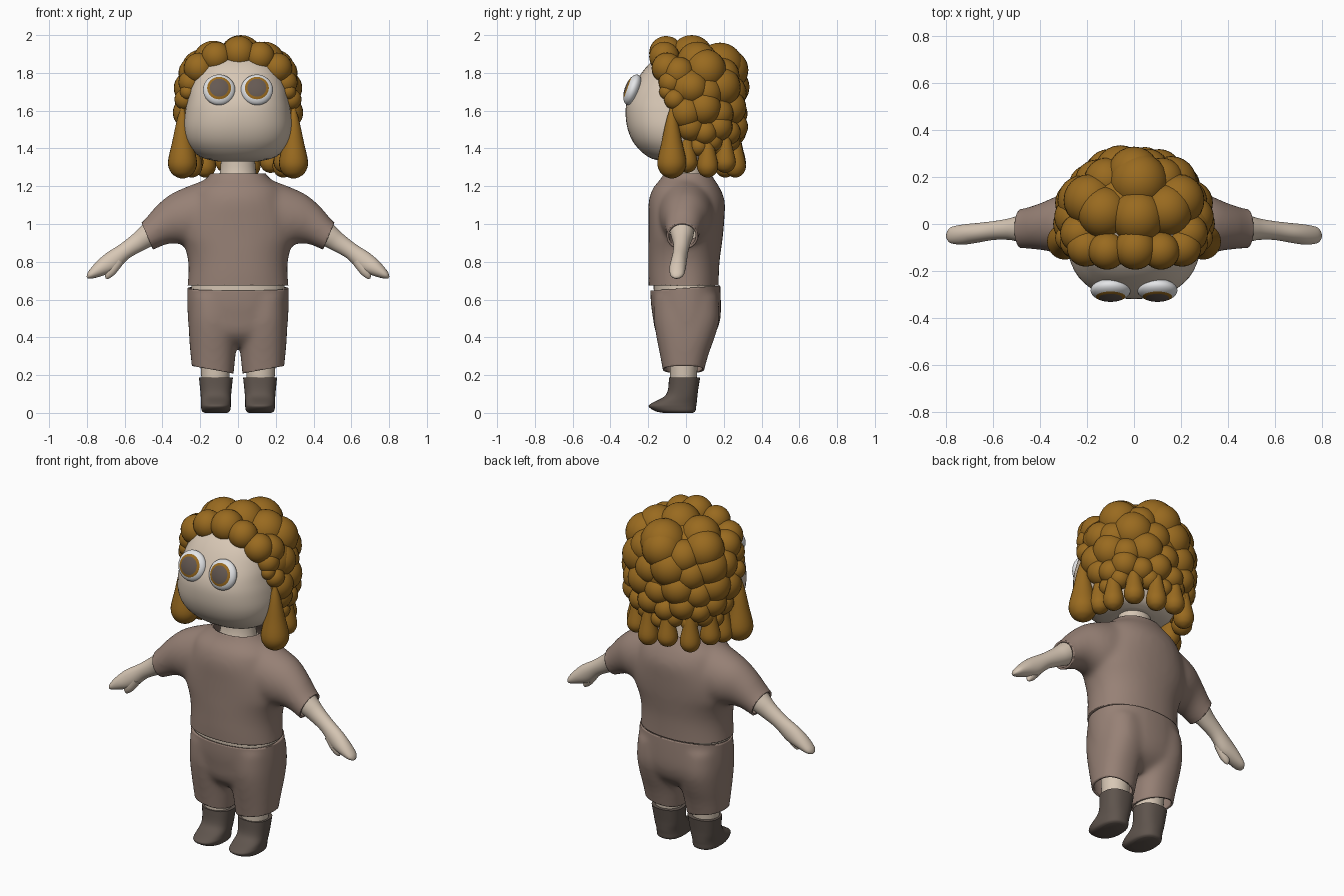
import bpy, bmesh, math
from mathutils import Matrix, Vector

if "Cube" in bpy.data.objects:
    bpy.data.objects.remove(bpy.data.objects["Cube"], do_unlink=True)


def material(name, colour):
    mat = bpy.data.materials.new(name)
    mat.use_nodes = True
    mat.diffuse_color = (*colour, 1)
    mat.node_tree.nodes["Principled BSDF"].inputs["Base Color"].default_value = (*colour, 1)
    return mat


skin = material("skin", (0.68, 0.57, 0.46))
cloth = material("dusty brown cloth", (0.31, 0.22, 0.18))
hair = material("ginger hair", (0.32, 0.145, 0.014))
leather = material("dark boots", (0.115, 0.09, 0.075))
white = material("eye white", (0.85, 0.86, 0.88))
iris = material("iris amber", (0.32, 0.145, 0.014))
pupil = material("pupil grey brown", (0.13, 0.1, 0.085))


def levels(rows, x=0):
    """Horizontal rings from (z, half width, front y, back y)."""
    return [(x, (f + b) / 2, z, w, (b - f) / 2) for z, w, f, b in rows]


def mirrored(rings, side):
    return [(side * r[0], *r[1:]) for r in rings]


def spline(p, i, t):
    """Smooth interpolation between rings i and i + 1."""
    a, b, c, d = (Vector(p[min(max(k, 0), len(p) - 1)]) for k in range(i - 1, i + 3))
    m, n = (c - a) / 2, (d - b) / 2
    return (b * (2 * t**3 - 3 * t**2 + 1) + m * (t**3 - 2 * t**2 + t)
            + c * (3 * t**2 - 2 * t**3) + n * (t**3 - t**2))


def loft(bm, rings, tilt=0, power=2, n=32, steps=4):
    """Skin superellipse rings (x, y, z, half size a, half size b), capped at both ends."""
    u, v = Vector((math.cos(tilt), 0, math.sin(tilt))), Vector((0, 1, 0))
    path = [spline(rings, i, s / steps) for i in range(len(rings) - 1) for s in range(steps)]
    path.append(Vector(rings[-1]))
    loops = []
    for r in path:
        loop = []
        for k in range(n):
            c, s = math.cos(math.tau * k / n), math.sin(math.tau * k / n)
            a = math.copysign(abs(c) ** (2 / power), c) * r[3]
            b = math.copysign(abs(s) ** (2 / power), s) * r[4]
            loop.append(bm.verts.new(Vector(r[:3]) + u * a + v * b))
        loops.append(loop)
    faces = [bm.faces.new((p[k], p[(k + 1) % n], q[(k + 1) % n], q[k]))
             for p, q in zip(loops, loops[1:]) for k in range(n)]
    faces += [bm.faces.new(loops[0]), bm.faces.new(loops[-1])]
    bmesh.ops.recalc_face_normals(bm, faces=faces)


def finish(name, bm, *mats, angle=50):
    mesh = bpy.data.meshes.new(name)
    bm.to_mesh(mesh)
    bm.free()
    obj = bpy.data.objects.new(name, mesh)
    bpy.context.collection.objects.link(obj)
    for mat in mats:
        mesh.materials.append(mat)
    bpy.ops.object.select_all(action="DESELECT")
    obj.select_set(True)
    bpy.context.view_layer.objects.active = obj
    bpy.ops.object.shade_smooth_by_angle(angle=math.radians(angle))
    return obj


def garment(name, bm, cuts):
    """Fuse overlapping lofts into soft cloth, trim the hems, give it thickness."""
    raw = finish(name + "_base", bm)
    remesh = raw.modifiers.new("fuse", "REMESH")
    remesh.mode, remesh.voxel_size = "VOXEL", 0.012
    soft = raw.modifiers.new("soften", "SMOOTH")
    soft.factor, soft.iterations = 0.5, 24
    graph = bpy.context.evaluated_depsgraph_get()
    out = bmesh.new()
    out.from_mesh(raw.evaluated_get(graph).to_mesh())
    bpy.data.objects.remove(raw, do_unlink=True)
    for point, normal in cuts:
        bmesh.ops.bisect_plane(out, geom=out.verts[:] + out.edges[:] + out.faces[:],
                               plane_co=point, plane_no=normal, clear_outer=True)
    obj = finish(name, out, cloth)
    thick = obj.modifiers.new("thickness", "SOLIDIFY")
    thick.thickness, thick.offset = 0.012, -1


# Head and neck
bm = bmesh.new()
loft(bm, levels([(1.33, .1, -.12, .1), (1.355, .2, -.2, .15), (1.42, .262, -.27, .18),
                 (1.5, .285, -.308, .2), (1.59, .28, -.32, .21), (1.66, .268, -.31, .21),
                 (1.73, .255, -.278, .21), (1.82, .222, -.22, .2), (1.88, .16, -.15, .15),
                 (1.905, .05, -.06, .06)]), power=2.4, n=48)
finish("head", bm, skin, angle=70)
bm = bmesh.new()
loft(bm, levels([(1.2, .11, -.1, .1), (1.28, .095, -.08, .09), (1.38, .088, -.08, .08)]))
finish("neck", bm, skin)

# Body under the clothes, showing at the waist
bm = bmesh.new()
loft(bm, levels([(.55, .25, -.165, .155), (.8, .24, -.175, .155), (1.1, .22, -.16, .16),
                 (1.22, .11, -.1, .1)]), power=2.3)
finish("body", bm, skin)

# Shirt with wide sleeves
LEAN = math.radians(67)
bm = bmesh.new()
loft(bm, levels([(.6, .276, -.195, .172), (.72, .264, -.2, .174), (.8, .264, -.2, .178),
                 (.87, .28, -.2, .187), (.93, .305, -.199, .195), (1.02, .305, -.199, .203),
                 (1.12, .265, -.198, .206), (1.19, .235, -.175, .18),
                 (1.245, .165, -.13, .145), (1.31, .12, -.1, .11)]), power=2.2)
sleeve = [(.1, 0, 1.06, .19, .16), (.28, 0, 1.022, .158, .135), (.39, -.01, .997, .108, .102),
          (.48, -.02, .935, .079, .086), (.56, -.02, .89, .073, .082)]
for s in (1, -1):
    loft(bm, mirrored(sleeve, s), tilt=s * LEAN)
cuts = [((s * .48, 0, .935), (s * math.sin(LEAN), 0, -math.cos(LEAN))) for s in (1, -1)]
garment("shirt", bm, cuts + [((0, 0, .675), (0, 0, -1)), ((0, 0, 1.268), (0, 0, 1))])

# Shorts
bm = bmesh.new()
loft(bm, levels([(.75, .268, -.188, .178), (.6, .27, -.188, .185), (.5, .266, -.175, .183),
                 (.43, .255, -.162, .16), (.385, .21, -.13, .12), (.35, .12, -.08, .07)]),
     power=2.2)
trouser = levels([(.62, .125, -.17, .17), (.5, .13, -.172, .178), (.4, .127, -.157, .153),
                  (.3, .119, -.137, .117), (.12, .1, -.105, .07)], x=.132)
for s in (1, -1):
    loft(bm, mirrored(trouser, s), power=2.3)
cuts = [((s * .13, 0, .228), (s * .18, 0, -1)) for s in (1, -1)]
garment("shorts", bm, cuts + [((0, 0, .661), (0, -.07, 1))])

# Arms, legs and boots
arm = [(.2, -.01, 1.06, .1, .09), (.4, -.02, .99, .075, .07), (.48, -.02, .937, .06, .058),
       (.53, -.022, .902, .051, .046), (.6, -.028, .856, .044, .04),
       (.67, -.038, .801, .052, .042), (.728, -.045, .764, .041, .043),
       (.78, -.048, .73, .022, .034), (.798, -.05, .716, .006, .012)]
thumb = [(.635, -.045, .81, .035, .028), (.672, -.05, .755, .03, .024),
         (.69, -.05, .725, .018, .016), (.697, -.05, .71, .004, .004)]
leg = levels([(.1, .068, -.08, .05), (.35, .085, -.09, .07)], x=.12)
boot = levels([(0, .06, -.12, .036), (.01, .074, -.165, .05), (.035, .079, -.198, .054),
               (.055, .079, -.175, .057), (.085, .08, -.118, .06), (.12, .083, -.096, .064),
               (.188, .09, -.09, .075)], x=.117)
for s, side in ((1, "left"), (-1, "right")):
    bm = bmesh.new()
    loft(bm, mirrored(arm, s), tilt=s * math.radians(55))
    loft(bm, mirrored(thumb, s), tilt=s * math.radians(30), n=16)
    finish(side + "_arm", bm, skin)
    bm = bmesh.new()
    loft(bm, mirrored(leg, s))
    finish(side + "_leg", bm, skin)
    bm = bmesh.new()
    loft(bm, mirrored(boot, s), power=2.4)
    finish(side + "_boot", bm, leather)

# Eyes: flattened balls coloured by angle from the gaze axis
for s, side in ((1, "left"), (-1, "right")):
    bm = bmesh.new()
    bmesh.ops.create_uvsphere(bm, u_segments=40, v_segments=30, radius=1)
    for f in bm.faces:
        turn = math.degrees(f.calc_center_median().normalized().angle((0, 0, 1)))
        f.material_index = 2 if turn < 36 else 1 if turn < 48 else 0
    bm.transform(Matrix.Translation((s * .1, -.283, 1.71))
                 @ Matrix.Rotation(math.radians(70), 4, "X")
                 @ Matrix.Diagonal((.085, .085, .042, 1)))
    finish(side + "_eye", bm, white, iris, pupil)


# Hair: scalp, rows of round curls and hanging locks
def curl(bm, x, y, z, r, shape=(1, 1, 1)):
    place = Matrix.Translation((x, y, z)) @ Matrix.Diagonal((*shape, 1))
    bmesh.ops.create_uvsphere(bm, u_segments=24, v_segments=16, radius=r, matrix=place)


def row(count, span):
    """Angles around the head, measured from the back."""
    return [math.radians(-span + 2 * span * i / (count - 1)) for i in range(count)]


bm = bmesh.new()
curl(bm, 0, .06, 1.66, .275, (1, .88, 1))
for x, y, z, r in ((.015, .03, 1.885, .115), (.02, .18, 1.835, .125), (.005, -.105, 1.905, .09),
                   (-.13, .05, 1.86, .11), (.14, .06, 1.855, .11)):
    curl(bm, x, y, z, r)
for z, rx, ry, r, count, span in ((1.8, .2, .17, .1, 7, 108), (1.71, .225, .182, .1, 8, 104),
                                  (1.6, .245, .192, .088, 9, 104), (1.5, .25, .205, .07, 10, 98),
                                  (1.425, .235, .192, .053, 9, 85)):
    for i, a in enumerate(row(count, span)):
        size = r * (1.1 if i % 2 else .95)
        curl(bm, rx * math.sin(a), .05 + ry * math.cos(a), z + (.015 if i % 2 else -.015), size)
for s in (1, -1):
    for x, y, z, r in ((.115, -.115, 1.885, .08), (.205, -.1, 1.825, .082), (.23, -.04, 1.8, .085),
                       (.25, -.08, 1.75, .065), (.28, -.06, 1.66, .056), (.265, -.1, 1.7, .042),
                       (.25, .03, 1.72, .09), (.255, 0, 1.59, .09)):
        curl(bm, s * x, y, z, r)
finish("hair_curls", bm, hair)


def lock(bm, x, y, top, bottom, r):
    shape = ((0, .1), (.2, .4), (.5, .72), (.77, 1), (.91, .8), (.975, .42), (1, .05))
    loft(bm, [(x, y, top + (bottom - top) * t, r * w, r * w) for t, w in shape], n=24)


bm = bmesh.new()
for s in (1, -1):
    lock(bm, s * .294, -.075, 1.62, 1.24, .077)
for i, a in enumerate(row(8, 102)):
    lock(bm, .25 * math.sin(a), .05 + .218 * math.cos(a), 1.53, 1.245 + .025 * (i % 2), .056)
finish("hair_locks", bm, hair)
